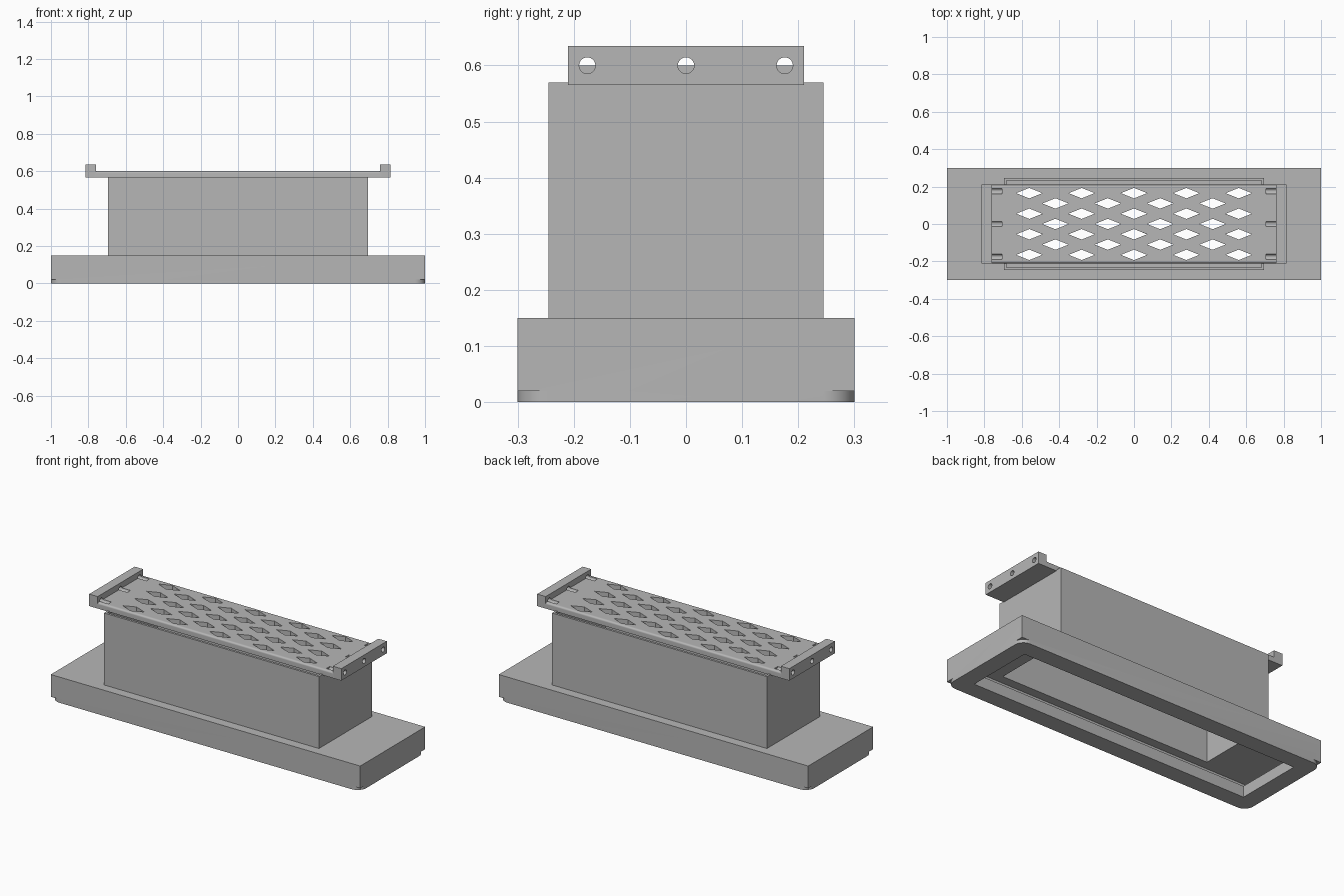
import bpy, bmesh, math
from mathutils import Matrix

cube = bpy.data.objects.get("Cube")
if cube:
    bpy.data.objects.remove(cube, do_unlink=True)

GREY = (0.47, 0.47, 0.47, 1)
mat = bpy.data.materials.new("plain grey")
mat.use_nodes = True
mat.diffuse_color = GREY
mat.node_tree.nodes["Principled BSDF"].inputs["Base Color"].default_value = GREY


def add_prism(bm, points, z0, z1):
    """Extrude a flat outline from z0 up to z1."""
    face = bm.faces.new([bm.verts.new((x, y, z0)) for x, y in points])
    top = bmesh.ops.extrude_face_region(bm, geom=[face])["geom"]
    bmesh.ops.translate(bm, vec=(0, 0, z1 - z0),
                        verts=[v for v in top if isinstance(v, bmesh.types.BMVert)])


def add_box(bm, hx, hy, z0, z1, cx=0):
    add_prism(bm, [(cx - hx, -hy), (cx + hx, -hy), (cx + hx, hy), (cx - hx, hy)], z0, z1)


def make(name, bm):
    bmesh.ops.recalc_face_normals(bm, faces=bm.faces)
    mesh = bpy.data.meshes.new(name)
    bm.to_mesh(mesh)
    bm.free()
    mesh.materials.append(mat)
    obj = bpy.data.objects.new(name, mesh)
    bpy.context.collection.objects.link(obj)
    return obj


def box(name, *args):
    bm = bmesh.new()
    add_box(bm, *args)
    return make(name, bm)


def combine(obj, tool, operation="DIFFERENCE"):
    """Apply a boolean and remove the tool object."""
    mod = obj.modifiers.new("boolean", "BOOLEAN")
    mod.operation, mod.solver, mod.object = operation, "EXACT", tool
    bpy.context.view_layer.objects.active = obj
    bpy.ops.object.modifier_apply(modifier=mod.name)
    bpy.data.objects.remove(tool, do_unlink=True)


def smooth(obj):
    bpy.ops.object.select_all(action="DESELECT")
    obj.select_set(True)
    bpy.context.view_layer.objects.active = obj
    bpy.ops.object.shade_smooth_by_angle(angle=math.radians(30))


# Base: square block on a thin foot with rounded corners
base = box("base", 1.0, 0.3, 0.02, 0.15)
R = 0.055
outline = []
for i, (sx, sy) in enumerate([(1, 1), (-1, 1), (-1, -1), (1, -1)]):
    for k in range(9):
        a = (i + k / 8) * math.pi / 2
        outline.append((sx * (1 - R) + R * math.cos(a), sy * (0.3 - R) + R * math.sin(a)))
bm = bmesh.new()
add_prism(bm, outline, 0, 0.02)
combine(base, make("foot", bm), "UNION")

# Hollow of the base: opening, wider chamber, passage into the tower
TX, TY = 0.682, 0.232
combine(base, box("opening", 0.9, 0.2, -0.1, 0.1))
combine(base, box("chamber", 0.985, 0.285, 0.065, 0.14))
combine(base, box("passage", TX, TY, 0.1, 0.3))
smooth(base)

# Tower: open rectangular duct
tower = box("tower", 0.695, 0.245, 0.15, 0.57)
combine(tower, box("tower_hollow", TX, TY, 0, 0.8))

# Grille plate with softened long top edges
bm = bmesh.new()
add_box(bm, 0.77, 0.21, 0.565, 0.6)
edges = [e for e in bm.edges
         if all(v.co.z > 0.59 for v in e.verts) and e.verts[0].co.y == e.verts[1].co.y]
bmesh.ops.bevel(bm, geom=edges, offset=0.01, segments=4, profile=0.5, affect="EDGES")
grille = make("grille", bm)

# Upright end flanges
for side in (-1, 1):
    combine(grille, box("flange", 0.0275, 0.21, 0.565, 0.635, side * 0.7875), "UNION")

# Diamond openings in staggered rows
bm = bmesh.new()
for row in range(-3, 4):
    count = 5 if row % 2 else 4
    for i in range(count):
        x, y = 0.28 * (i - (count - 1) / 2), 0.055 * row
        add_prism(bm, [(x - 0.07, y), (x, y - 0.028), (x + 0.07, y), (x, y + 0.028)], 0.5, 0.7)
combine(grille, make("diamonds", bm))

# Screw holes through the flanges, running on as grooves in the plate
bm = bmesh.new()
for side in (-1, 1):
    for y in (-0.176, 0, 0.176):
        bmesh.ops.create_cone(bm, cap_ends=True, segments=24, radius1=0.0145, radius2=0.0145,
                              depth=0.2, matrix=Matrix.Translation((side * 0.805, y, 0.6))
                              @ Matrix.Rotation(math.pi / 2, 4, "Y"))
combine(grille, make("screw_holes", bm))
smooth(grille)
